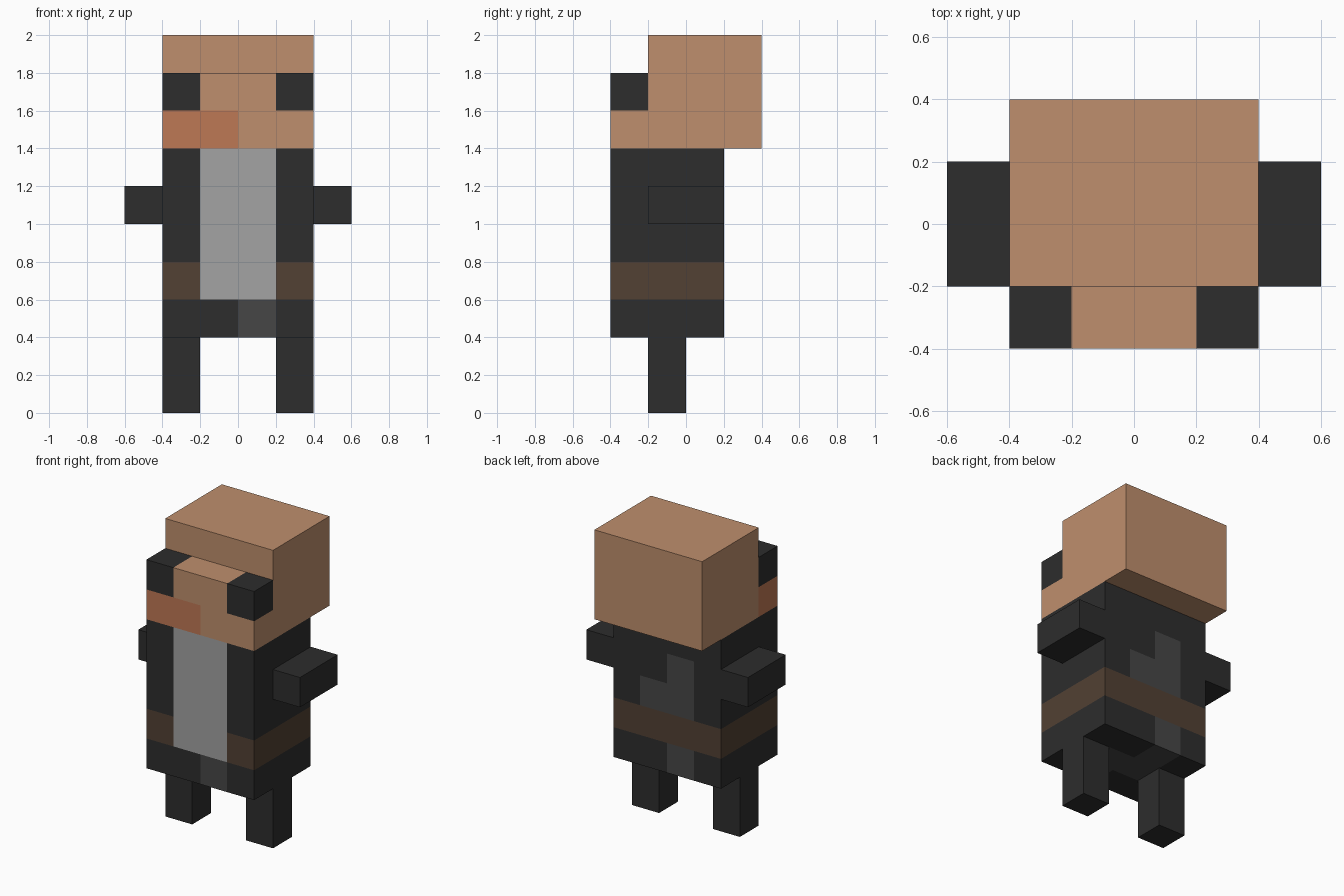
import bpy
import bmesh
from mathutils import Vector

old = bpy.data.objects.get("Cube")
if old:
    bpy.data.objects.remove(old, do_unlink=True)


def srgb(r, g, b):
    def lin(c):
        c /= 255
        return c / 12.92 if c <= 0.04045 else ((c + 0.055) / 1.055) ** 2.4
    return (lin(r), lin(g), lin(b), 1.0)


def material(name, rgb):
    m = bpy.data.materials.new(name)
    m.use_nodes = True
    m.diffuse_color = srgb(*rgb)
    bsdf = next(n for n in m.node_tree.nodes if n.type == 'BSDF_PRINCIPLED')
    bsdf.inputs["Base Color"].default_value = srgb(*rgb)
    bsdf.inputs["Roughness"].default_value = 0.9
    return m


TAN = material("tan fur", (191, 143, 109))
RED = material("reddish patch", (190, 120, 85))
DARK = material("charcoal", (45, 45, 45))
SOFT = material("soft charcoal", (70, 70, 70))
PALE = material("pale grey", (163, 163, 163))
BROWN = material("brown belt", (82, 65, 51))


def extrude_profile(name, profile, x0, x1, mats, cuts=(), rule=None):
    """Extrude a y-z outline along x, slice it on the cut planes and
    colour each face by the block cell just beneath it."""
    bm = bmesh.new()
    face = bm.faces.new([bm.verts.new((x0, y, z)) for y, z in profile])
    moved = bmesh.ops.extrude_face_region(bm, geom=[face])["geom"]
    bmesh.ops.translate(bm, vec=(x1 - x0, 0, 0),
                        verts=[v for v in moved if isinstance(v, bmesh.types.BMVert)])
    for axis, value in cuts:
        normal = Vector((0, 0, 0))
        normal[axis] = 1
        bmesh.ops.bisect_plane(bm, geom=bm.verts[:] + bm.edges[:] + bm.faces[:],
                               plane_co=normal * value, plane_no=normal)
    bmesh.ops.recalc_face_normals(bm, faces=bm.faces[:])
    if rule:
        for f in bm.faces:
            f.material_index = mats.index(rule(f.calc_center_median() - f.normal * 0.05))
    mesh = bpy.data.meshes.new(name)
    bm.to_mesh(mesh)
    bm.free()
    for m in mats:
        mesh.materials.append(m)
    ob = bpy.data.objects.new(name, mesh)
    bpy.context.collection.objects.link(ob)
    return ob


def block(name, x, y, z, mats, cuts=(), rule=None):
    outline = [(y[0], z[0]), (y[1], z[0]), (y[1], z[1]), (y[0], z[1])]
    return extrude_profile(name, outline, x[0], x[1], mats, cuts, rule)


# Torso: belt, pale chest and softer patches
def torso_colour(p):
    if p.y < -0.2 and abs(p.x) < 0.2 and p.z > 0.6:
        return PALE
    if 0.6 < p.z < 0.8:
        return BROWN
    if p.z < 0.6:
        if p.y < -0.2:
            return SOFT if 0 < p.x < 0.2 else DARK
        if p.y < 0:
            return SOFT if abs(p.x) < 0.2 else DARK
        return SOFT if -0.2 < p.x < 0 else DARK
    if p.y > 0:
        if -0.2 < p.x < 0 and p.z < 1.2:
            return SOFT
        if 0 < p.x < 0.2 and p.z < 1.0:
            return SOFT
    return DARK


torso_cuts = [(0, -0.2), (0, 0), (0, 0.2), (1, -0.2), (1, 0),
              (2, 0.6), (2, 0.8), (2, 1.0), (2, 1.2)]
block("torso", (-0.4, 0.4), (-0.4, 0.2), (0.4, 1.4),
      [DARK, SOFT, PALE, BROWN], torso_cuts, torso_colour)


# Head: skull with a forward jaw, one cheek reddish
def head_colour(p):
    return RED if p.x < 0 and p.y < -0.2 and p.z < 1.6 else TAN


head_outline = [(-0.4, 1.4), (0.4, 1.4), (0.4, 2.0),
                (-0.2, 2.0), (-0.2, 1.6), (-0.4, 1.6)]
extrude_profile("head", head_outline, -0.4, 0.4, [TAN, RED],
                [(0, 0), (1, -0.2), (2, 1.6)], head_colour)
block("nose_bridge", (-0.2, 0.2), (-0.4, -0.2), (1.6, 1.8), [TAN])

# Eyes, arms and legs, mirrored left and right
for side, s in (("left", 1), ("right", -1)):
    def span(a, b):
        return sorted((a * s, b * s))
    block(side + "_eye", span(0.2, 0.4), (-0.4, -0.2), (1.6, 1.8), [DARK])
    block(side + "_arm", span(0.4, 0.6), (-0.2, 0.2), (1.0, 1.2), [DARK])
    block(side + "_leg", span(0.2, 0.4), (-0.2, 0.0), (0.0, 0.4), [DARK])
